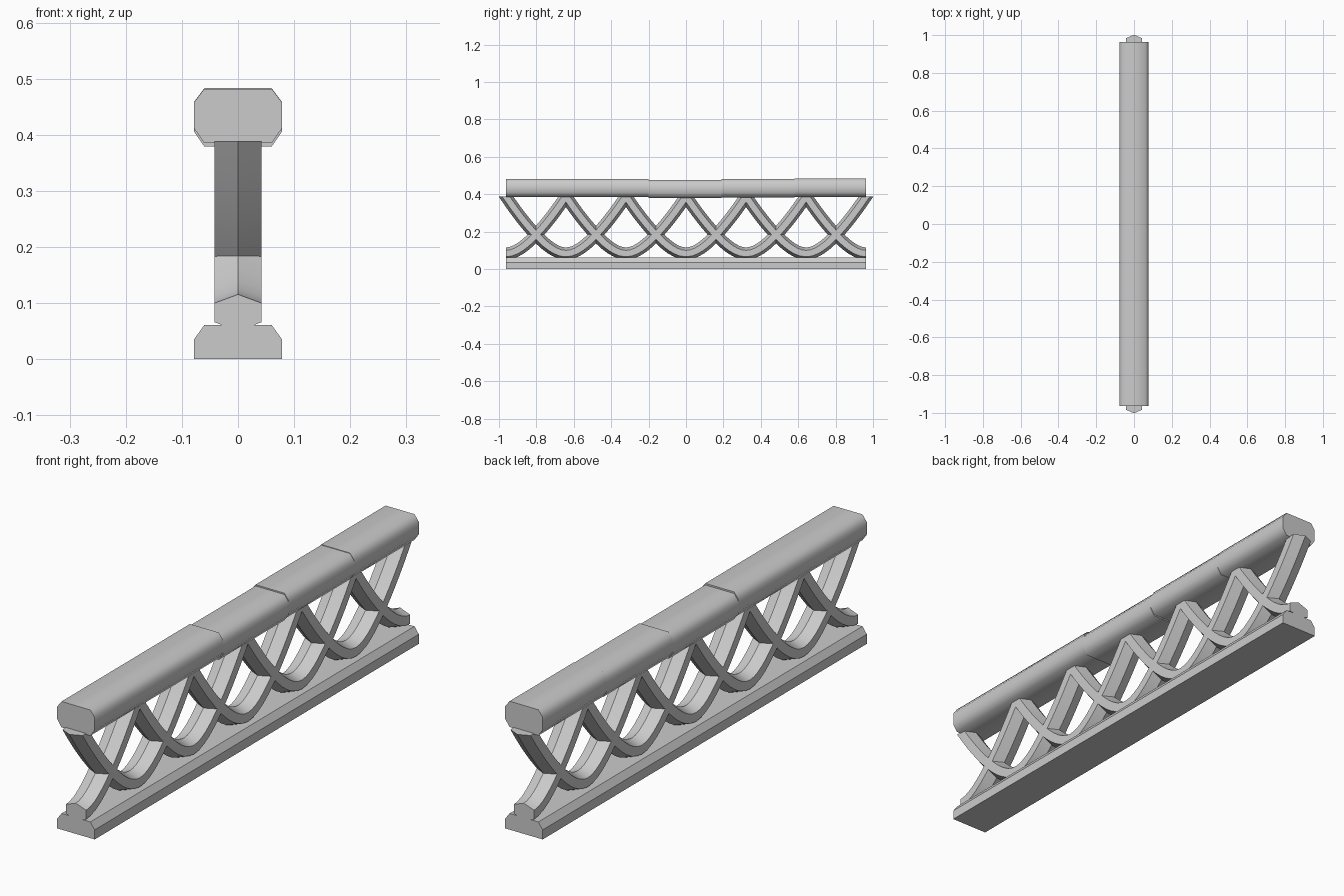
import bpy
import math

if "Cube" in bpy.data.objects:
    bpy.data.objects.remove(bpy.data.objects["Cube"])

stone = bpy.data.materials.new("light_grey_stone")
stone.diffuse_color = (0.6, 0.6, 0.6, 1)
stone.use_nodes = True
stone.node_tree.nodes["Principled BSDF"].inputs["Base Color"].default_value = stone.diffuse_color

PERIOD = 0.321        # spacing of the interlaced arches
END = 0.963           # half length of rail and base


def make(name, rings, angle):
    """Skin a closed cross-section through a list of rings and cap both ends."""
    n = len(rings[0])
    verts = [v for ring in rings for v in ring]
    faces = [(r * n + i, r * n + (i + 1) % n, (r + 1) * n + (i + 1) % n, (r + 1) * n + i)
             for r in range(len(rings) - 1) for i in range(n)]
    faces += [tuple(range(n))[::-1], tuple(range(len(verts) - n, len(verts)))]
    mesh = bpy.data.meshes.new(name)
    mesh.from_pydata(verts, [], faces)
    mesh.materials.append(stone)
    obj = bpy.data.objects.new(name, mesh)
    bpy.context.collection.objects.link(obj)
    bpy.ops.object.select_all(action='DESELECT')
    obj.select_set(True)
    bpy.context.view_layer.objects.active = obj
    bpy.ops.object.mode_set(mode='EDIT')
    bpy.ops.mesh.select_all(action='SELECT')
    bpy.ops.mesh.normals_make_consistent(inside=False)
    bpy.ops.object.mode_set(mode='OBJECT')
    bpy.ops.object.shade_smooth_by_angle(angle=math.radians(angle))
    return obj


def extrude(name, half_profile, y0, y1, angle, lift=0.0):
    """Mirror a right-hand (x, z) profile and run it along y."""
    prof = half_profile + [(-x, z) for x, z in reversed(half_profile)]
    make(name, [[(x, y, z + lift) for x, z in prof] for y in (y0, y1)], angle)


# Base plinth with chamfered top edges
extrude("base", [(0.078, 0), (0.078, 0.036), (0.06, 0.061)], -END, END, 20)

# Handrail sections, the middle one set slightly lower
RAIL = [(0.06, 0.385), (0.078, 0.411), (0.078, 0.458), (0.06, 0.482)]
for name, y0, y1, lift in (("rail_front", -END, -0.2, 0), ("rail_middle", -0.2, 0.19, -0.006),
                           ("rail_back", 0.19, 0.58, -0.001), ("rail_end", 0.58, END, 0.001)):
    extrude(name, RAIL, y0, y1, 60, lift)


def hermite(t, p0, p1, m0, m1, h):
    return ((2*t**3 - 3*t**2 + 1) * p0 + (t**3 - 2*t**2 + t) * h * m0
            + (3*t**2 - 2*t**3) * p1 + (t**3 - t**2) * h * m1)


def height(d):
    """Centre line of an arch at distance d from its lowest point."""
    d, half = abs(d), PERIOD / 2
    if d < half:
        return hermite(d / half, 0.083, 0.183, 0, 1.05, half)
    return hermite((d - half) / half, 0.183, 0.389, 1.05, 1.5, half)


# Six-sided arch section: (x, offset along the curve normal)
SECTION = [(0, 0.0325), (0.042, 0.017), (0.042, -0.017),
           (0, -0.0325), (-0.042, -0.017), (-0.042, 0.017)]


def arch(name, centre, d0, d1, steps):
    rings = []
    for k in range(steps + 1):
        d = d0 + (d1 - d0) * k / steps
        slope = (height(d + 0.001) - height(d - 0.001)) / 0.002
        if abs(d) > PERIOD - 0.002:
            slope = math.copysign(1.5, d)
        size = math.hypot(1, slope)
        ring = []
        for x, o in SECTION:
            if abs(d) > PERIOD - 0.002:       # level cut under the rail
                ring.append((x, centre + d - o * size / slope, 0.389))
            else:
                ring.append((x, centre + d - o * slope / size, height(d) + o / size))
        rings.append(ring)
    make(name, rings, 20)


# Five full arches and a half arch at each end
for i in range(-2, 3):
    arch("arch_%d" % (i + 3), i * PERIOD, -PERIOD, PERIOD, 24)
arch("half_arch_front", -END, 0, PERIOD, 12)
arch("half_arch_back", END, -PERIOD, 0, 12)
